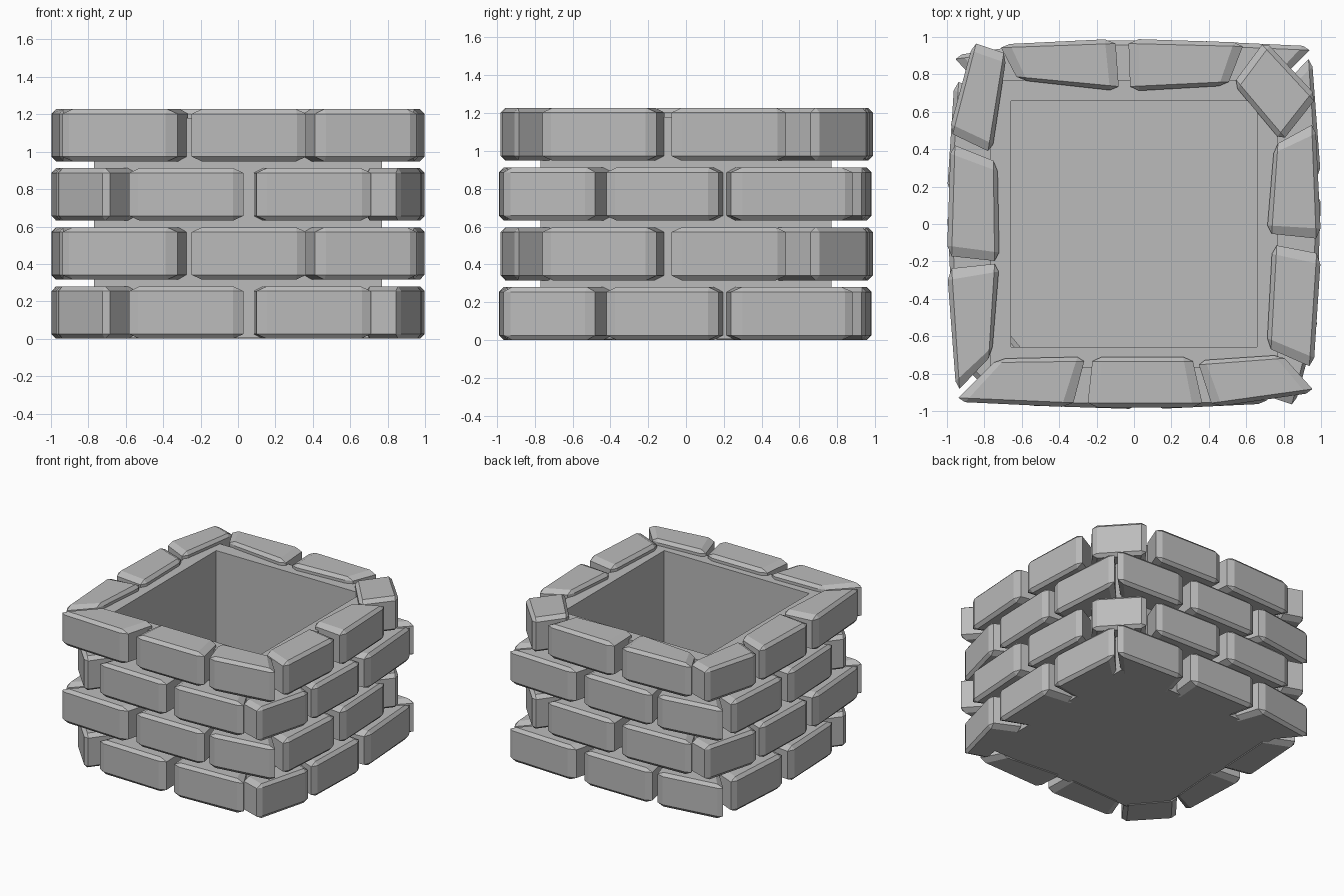
import bpy
import bmesh
from mathutils import Vector, Matrix

default = bpy.data.objects.get("Cube")
if default:
    bpy.data.objects.remove(default, do_unlink=True)

stone = bpy.data.materials.new("stone_grey")
stone.use_nodes = True
grey = (0.5, 0.5, 0.5, 1.0)
stone.diffuse_color = grey
stone.node_tree.nodes["Principled BSDF"].inputs["Base Color"].default_value = grey


def make_object(name, bm):
    """Turn a bmesh into a flat shaded stone object."""
    bmesh.ops.recalc_face_normals(bm, faces=bm.faces)
    mesh = bpy.data.meshes.new(name)
    bm.to_mesh(mesh)
    bm.free()
    mesh.materials.append(stone)
    obj = bpy.data.objects.new(name, mesh)
    bpy.context.collection.objects.link(obj)
    return obj


def make_brick(name, plan, bottom, height, turned):
    """Bevel a unit cube, then stretch it onto a four-cornered plan."""
    outer_start, outer_end, inner_end, inner_start = [Vector(p) for p in plan]
    bm = bmesh.new()
    bmesh.ops.create_cube(bm, size=1.0)
    bmesh.ops.translate(bm, verts=bm.verts, vec=(0.5, 0.5, 0.5))
    bmesh.ops.bevel(bm, geom=bm.edges[:], offset=0.09, segments=1,
                    affect='EDGES', profile=0.5)
    for v in bm.verts:
        along, depth, up = v.co
        outer = outer_start.lerp(outer_end, along)
        inner = inner_start.lerp(inner_end, along)
        spot = outer.lerp(inner, depth)
        if turned:
            spot = -spot
        v.co = (spot.x, spot.y, bottom + up * height)
    return make_object(name, bm)


# Hollow core: square block with a recessed well
OUTER, INNER, FLOOR, BASE, RIM = 0.77, 0.61, 0.15, 0.005, 1.18
bm = bmesh.new()
bmesh.ops.create_cube(bm, size=1.0, matrix=Matrix.Translation((0, 0, (BASE + RIM) / 2))
                      @ Matrix.Diagonal((2 * OUTER, 2 * OUTER, RIM - BASE, 1)))
top = max(bm.faces, key=lambda f: f.calc_center_median().z)
bmesh.ops.inset_region(bm, faces=[top], thickness=OUTER - INNER)
well = bmesh.ops.extrude_discrete_faces(bm, faces=[top])["faces"]
for v in well[0].verts:
    v.co.z = FLOOR
make_object("hollow_core", bm)

# Plan of one course, counter-clockwise: outer start, outer end, inner end, inner start
course = {
    "front_left_end": ((-.96, -.95), (-.33, -.98), (-.26, -.71), (-.73, -.72)),
    "front_middle": ((-.25, -.98), (.37, -.98), (.31, -.71), (-.22, -.71)),
    "front_right_end": ((.42, -.98), (.97, -.9), (.79, -.7), (.34, -.73)),
    "right_first": ((.96, -.77), (1, -.16), (.74, -.11), (.71, -.66)),
    "right_second": ((1, -.08), (.97, .54), (.75, .42), (.71, -.05)),
    "slanted_corner": ((.98, .68), (.7, .98), (.53, .75), (.79, .44)),
    "back_first": ((.59, .97), (-.03, .99), (-.02, .71), (.5, .74)),
    "back_second": ((-.1, .99), (-.72, .96), (-.62, .77), (-.08, .71)),
    "back_corner": ((-.86, .97), (-.99, .49), (-.76, .38), (-.68, .91)),
    "left_first": ((-.98, .43), (-1, -.17), (-.72, -.2), (-.73, .33)),
    "left_second": ((-1, -.24), (-.95, -.9), (-.76, -.7), (-.72, -.21)),
}

# Four courses, every other one turned half way round
BRICK_HEIGHT, COURSE_STEP = 0.28, 0.316
for row in range(4):
    for part, plan in course.items():
        make_brick(f"brick_row_{row + 1}_{part}", plan, row * COURSE_STEP,
                   BRICK_HEIGHT, turned=row % 2 == 0)
